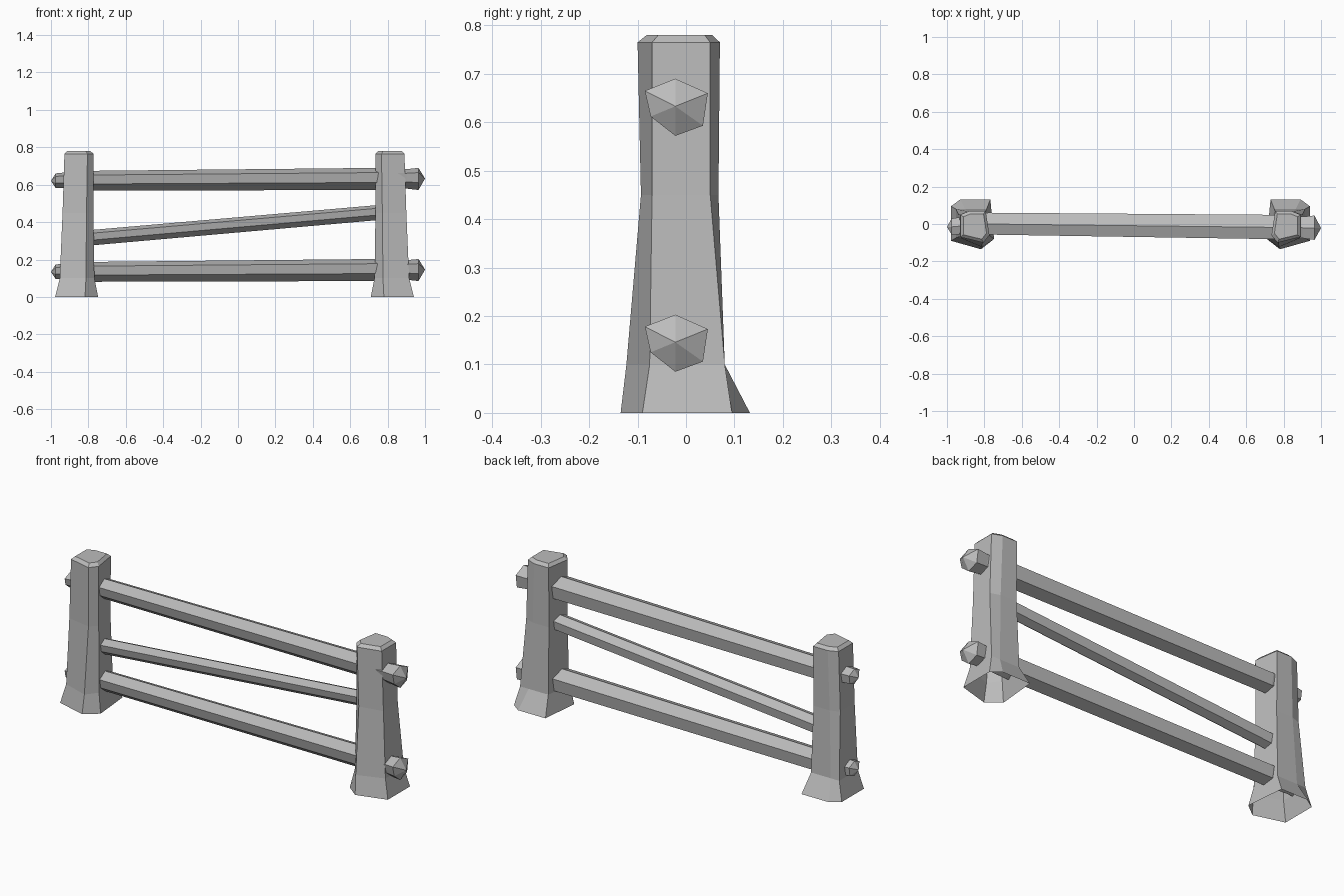
import bpy, bmesh
from mathutils import Vector

if "Cube" in bpy.data.objects:
    bpy.data.objects.remove(bpy.data.objects["Cube"], do_unlink=True)

# Single weathered grey for the whole fence
grey = bpy.data.materials.new("weathered_grey")
grey.use_nodes = True
COLOR = (0.5, 0.5, 0.5, 1)
grey.diffuse_color = COLOR
grey.node_tree.nodes["Principled BSDF"].inputs["Base Color"].default_value = COLOR


def loft(name, rings, start=None, end=None):
    """Skin a list of equal-sized rings; each end is open or closed to an apex."""
    bm = bmesh.new()
    loops = [[bm.verts.new(p) for p in ring] for ring in rings]
    n = len(loops[0])
    for a, b in zip(loops, loops[1:]):
        for i in range(n):
            j = (i + 1) % n
            bm.faces.new((a[i], a[j], b[j], b[i]))
    for apex, loop in ((start, loops[0]), (end, loops[-1])):
        if apex is not None:
            tip = bm.verts.new(apex)
            for i in range(n):
                bm.faces.new((loop[i], loop[(i + 1) % n], tip))
    bmesh.ops.recalc_face_normals(bm, faces=bm.faces)
    mesh = bpy.data.meshes.new(name)
    bm.to_mesh(mesh)
    bm.free()
    mesh.materials.append(grey)
    obj = bpy.data.objects.new(name, mesh)
    bpy.context.collection.objects.link(obj)
    return obj


# Posts: hewn six-sided columns, flared at the foot and open underneath
# height, outer x, inner x, ridge x, then y of ridge, front, outer back, back
POST = [
    (0.00, 0.94, 0.71, 0.78, -0.135, -0.09, 0.095, 0.132),
    (0.10, 0.915, 0.73, 0.775, -0.123, -0.075, 0.08, 0.08),
    (0.45, 0.90, 0.735, 0.772, -0.093, -0.07, 0.05, 0.067),
    (0.765, 0.89, 0.735, 0.767, -0.10, -0.07, 0.05, 0.07),
]
MIRROR_X = -0.019


def post_ring(z, outer, inner, ridge, y_ridge, y_front, y_outer, y_back):
    return [Vector(p) for p in (
        (ridge, y_ridge, z), (outer, y_front, z), (outer, y_outer, z),
        (outer - 0.05, y_back, z), (inner + 0.02, y_back, z), (inner, y_front + 0.01, z))]


def make_post(name, mirrored):
    rings = [post_ring(*row) for row in POST]
    centre = sum(rings[-1], Vector()) / 6
    # Chamfered top
    rings.append([centre.lerp(p, 0.8) + Vector((0, 0, 0.015)) for p in rings[-1]])
    top = centre + Vector((0, 0, 0.015))
    if mirrored:
        for p in [top] + [p for ring in rings for p in ring]:
            p.x = 2 * MIRROR_X - p.x
    loft(name, rings, end=top)


make_post("left_post", False)
make_post("right_post", True)

# Rails: irregular six-sided logs
HEX = [(0, 0.057), (0.067, 0.027), (0.057, -0.04),
       (0, -0.061), (-0.051, -0.021), (-0.063, 0.032)]


def rail_ring(x, y, z, s):
    return [Vector((x, y + s * a, z + s * b)) for a, b in HEX]


# x, y and z offset, and scale of each section along a horizontal rail
SECTIONS = [(-0.975, -0.015, -0.01, 0.66), (-0.92, -0.01, -0.008, 0.72),
            (-0.78, 0, -0.01, 0.9), (0.75, -0.018, 0, 1),
            (0.90, -0.02, 0, 0.88), (0.965, -0.022, 0, 1)]
for name, height in (("upper_rail", 0.633), ("lower_rail", 0.146)):
    loft(name, [rail_ring(x, y, height + dz, s) for x, y, dz, s in SECTIONS],
         start=(-1, -0.015, height - 0.012), end=(1, -0.022, height))

# Slanted middle rail, its ends buried in the posts
ends = [(-0.82, 0, 0.315, 0.7), (0.80, -0.01, 0.457, 0.68)]
loft("slanted_rail", [rail_ring(*e) for e in ends],
     start=Vector(ends[0][:3]), end=Vector(ends[1][:3]))
